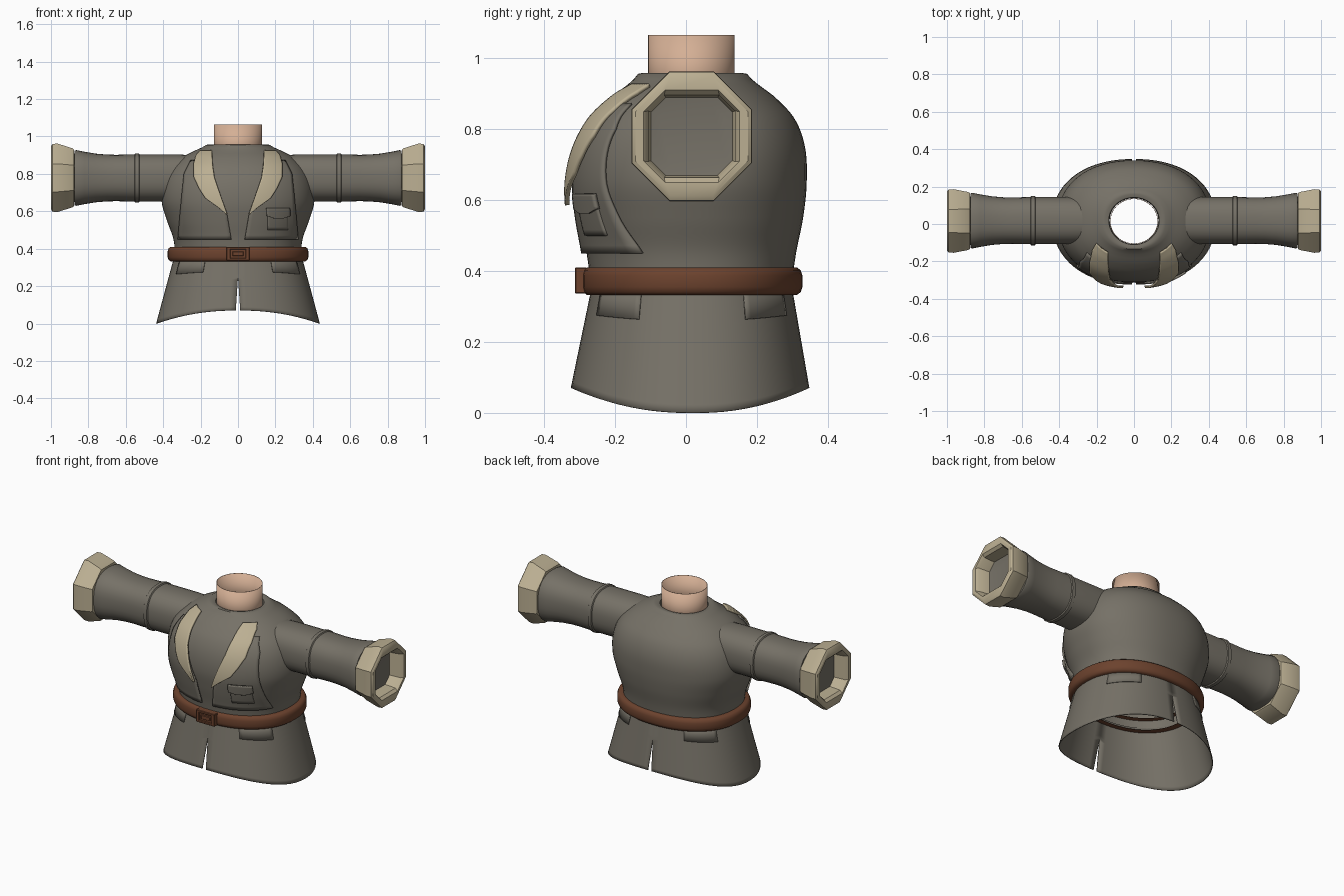
import bpy, bmesh, math

if "Cube" in bpy.data.objects:
    bpy.data.objects.remove(bpy.data.objects["Cube"])


def material(name, rgb):
    m = bpy.data.materials.new(name)
    m.diffuse_color = (*rgb, 1)
    m.use_nodes = True
    m.node_tree.nodes["Principled BSDF"].inputs["Base Color"].default_value = m.diffuse_color
    return m


GREY = material("grey_cloth", (0.18, 0.165, 0.135))
CREAM = material("cream_lining", (0.50, 0.43, 0.29))
BROWN = material("brown_leather", (0.15, 0.055, 0.027))
SKIN = material("skin", (0.66, 0.43, 0.30))


def grid(name, rows, mat, wrap=False, cap=False, thick=0, side=0, mirror=False, angle=40):
    """Surface through equal-length rows of points."""
    bm = bmesh.new()
    vs = [[bm.verts.new(p) for p in r] for r in rows]
    n = len(rows[0])
    for r0, r1 in zip(vs, vs[1:]):
        for i in range(n if wrap else n - 1):
            j = (i + 1) % n
            bm.faces.new((r0[i], r0[j], r1[j], r1[i]))
    if cap:
        bm.faces.new(vs[-1])
    bmesh.ops.recalc_face_normals(bm, faces=bm.faces)
    me = bpy.data.meshes.new(name)
    bm.to_mesh(me)
    bm.free()
    ob = bpy.data.objects.new(name, me)
    bpy.context.collection.objects.link(ob)
    me.materials.append(mat)
    bpy.ops.object.select_all(action='DESELECT')
    ob.select_set(True)
    bpy.context.view_layer.objects.active = ob
    bpy.ops.object.shade_smooth_by_angle(angle=math.radians(angle))
    if thick:
        m = ob.modifiers.new("thickness", 'SOLIDIFY')
        m.thickness, m.offset = thick, side
    if mirror:
        ob.modifiers.new("mirror", 'MIRROR')
    return ob


def box(name, x, y, z, mat, bevel=0.005):
    bpy.ops.mesh.primitive_cube_add(size=1, location=[sum(v) / 2 for v in (x, y, z)])
    ob = bpy.context.object
    ob.name = name
    ob.scale = [v[1] - v[0] for v in (x, y, z)]
    bpy.ops.object.transform_apply(location=False, rotation=False, scale=True)
    m = ob.modifiers.new("bevel", 'BEVEL')
    m.width = bevel
    ob.data.materials.append(mat)


def oval(t, a, yf, yb, n=2.2):
    """Point on a rounded body section with different front and back depth."""
    c, s, cy = math.cos(t), math.sin(t), 0.02
    x = a * math.copysign(abs(c) ** (2 / n), c)
    d = (yb - cy) if s > 0 else (cy - yf)
    return x, cy + d * math.copysign(abs(s) ** (2 / n), s)


# Body sections: height, half width, front y, back y
BODY = [(.34, .335, -.265, .295), (.45, .345, -.28, .31), (.55, .38, -.30, .33),
        (.65, .408, -.312, .34), (.75, .40, -.30, .335), (.83, .362, -.265, .305),
        (.89, .295, -.21, .25), (.92, .24, -.17, .21), (.94, .195, -.147, .185),
        (.955, .17, -.135, .172)]


def section(z):
    """Smoothly interpolated body section at height z."""
    k = BODY
    z = min(max(z, k[0][0]), k[-1][0])
    i = max(j for j in range(len(k) - 1) if k[j][0] <= z)
    h = k[i + 1][0] - k[i][0]
    t = (z - k[i][0]) / h

    def slope(j, c):
        lo, hi = max(j - 1, 0), min(j + 1, len(k) - 1)
        return (k[hi][c] - k[lo][c]) / (k[hi][0] - k[lo][0]) * h
    return [k[i][c] * (2*t**3 - 3*t*t + 1) + slope(i, c) * (t**3 - 2*t*t + t)
            + k[i + 1][c] * (3*t*t - 2*t**3) + slope(i + 1, c) * (t**3 - t*t) for c in (1, 2, 3)]


def on_chest(x, z, off):
    """Front body surface at x, z pushed outward by off."""
    a, yf, yb = section(z)
    q = min(abs(x) / a, 0.999)
    y = 0.02 - (0.02 - yf) * (1 - q ** 2.2) ** (1 / 2.2)
    r = math.hypot(x, y)
    return (x * (1 + 0.4 * off / r), y * (1 + off / r), z)


def plate(name, outline, mat, off0, off1, mirror=True, thick=0.009):
    """Cloth plate on the chest; outline rows are z, inner x, outer x, top to bottom."""
    rows, steps = [], 6
    z0, z1 = outline[0][0], outline[-1][0]
    for p, q in zip(outline, outline[1:]):
        for s in range(steps + (q is outline[-1])):
            z, xi, xo = [u + (v - u) * s / steps for u, v in zip(p, q)]
            off = off0 + (off1 - off0) * (z - z0) / (z1 - z0)
            rows.append([on_chest(xi + (xo - xi) * j / 12, z, off) for j in range(13)])
    return grid(name, rows, mat, thick=thick, mirror=mirror)


RING = [math.tau * i / 64 for i in range(64)]

# Torso with a folded collar rim, open at the neck
rows = []
for i in range(42):
    z = .34 + .615 * i / 41
    rows.append([(*oval(t, *section(z)), z) for t in RING])
for a, yf, yb, z in ((.155, -.125, .16, .957), (.135, -.11, .142, .952), (.13, -.108, .138, .92)):
    rows.append([(*oval(t, a, yf, yb, 2), z) for t in RING])
grid("torso", rows, GREY, wrap=True)

# Open neck tube
grid("neck", [[(.127 * math.cos(t), .015 + .12 * math.sin(t), z) for t in RING]
              for z in (.86, 1.065)], SKIN, wrap=True, thick=.003)


# Skirt half with curved hem and a tapering slit front and back
def on_skirt(t, f, off=0):
    s = math.sin(t)
    z = .36 * (1 - f) + .07 * s * s * f
    x, y = oval(t, .338 + .097 * f + off, -.262 - .06 * f - off, .295 + .05 * f + off)
    return x, y, z


rows = []
for j in range(17):
    row = []
    for i in range(41):
        x, y, z = on_skirt(-math.pi / 2 + math.pi * i / 40, j / 16)
        row.append((max(x, .012 * max(0, .25 - z) / .18), y, z))
    rows.append(row)
grid("skirt", rows, GREY, thick=.005, mirror=True)

# Flaps under the belt, front and back of each hip
for name, t0, t1 in (("front_hip_flap", -62, -28), ("back_hip_flap", 28, 62)):
    grid(name, [[on_skirt(math.radians(t0 + (t1 - t0) * i / 10), f, .004) for i in range(11)]
                for f in (.05, .15, .28)], GREY, thick=.005, mirror=True)

# Belt with a rounded section
rows = []
for d, z in ((-.03, .335), (.022, .332), (.033, .34), (.038, .355), (.038, .387),
             (.033, .402), (.022, .41), (-.03, .407)):
    rows.append([(*oval(t, .338 + d, -.262 - d * .8, .29 + d), z) for t in RING])
grid("belt", rows, BROWN, wrap=True, angle=50)

# Buckle: frame bars and a small tongue
for x0, x1, z0, z1 in ((-.062, .062, .336, .35), (-.062, .062, .395, .41),
                       (-.062, -.04, .34, .405), (.04, .062, .34, .405)):
    box("buckle_frame", (x0, x1), (-.313, -.28), (z0, z1), BROWN, .003)
box("buckle_plate", (-.05, .05), (-.306, -.28), (.345, .40), BROWN, .003)
box("buckle_tongue", (-.03, .03), (-.311, -.29), (.36, .385), BROWN, .003)

# Jacket front panels and lapels
plate("front_panel", [(.87, .14, .25), (.80, .14, .285), (.70, .11, .295), (.585, .058, .305),
                      (.45, .035, .315)], GREY, .006, .012)
plate("lapel", [(.922, .135, .195), (.90, .134, .216), (.85, .132, .23), (.78, .122, .228),
                (.72, .102, .20), (.67, .085, .168), (.62, .067, .10), (.585, .055, .06)],
      CREAM, .016, .032, thick=.012)

# Chest pocket with a flap, on one side only
plate("chest_pocket", [(.60, .155, .26), (.50, .155, .26)], GREY, .018, .018, mirror=False)
plate("pocket_flap", [(.617, .148, .268), (.575, .148, .268), (.562, .185, .23)],
      GREY, .026, .03, mirror=False, thick=.012)

# Sleeves flaring to the wrist, with a narrow seam ridge
rows = []
for x, r in ((.24, .122), (.33, .126), (.526, .126), (.53, .132), (.55, .132), (.554, .126),
             (.65, .124), (.70, .125), (.76, .130), (.82, .140), (.865, .149), (.873, .146),
             (.876, .125)):
    row = []
    for t in RING[::2]:
        c, s = math.cos(t), math.sin(t)
        k = r / (abs(c) ** 2.5 + abs(s) ** 2.5) ** .4
        row.append((x, .018 + k * c, .778 + k * s))
    rows.append(row)
grid("sleeve", rows, GREY, wrap=True, mirror=True)


# Octagonal cuffs with a hollow opening
def octagon(x, ry, rz, cut):
    cy, cz, pts = .016, .779, []
    for sy, sz in ((1, 1), (-1, 1), (-1, -1), (1, -1)):
        a, b = (ry, rz - cut), (ry - cut, rz)
        for u, v in ((a, b) if sy * sz > 0 else (b, a)):
            pts.append((x, cy + sy * u, cz + sz * v))
    return pts


grid("cuff", [octagon(*p) for p in (
    (.875, .125, .125, .06), (.878, .150, .152, .085), (.886, .155, .158, .09),
    (.965, .170, .183, .108), (.992, .168, .181, .106), (1.0, .158, .168, .098),
    (1.0, .135, .130, .06), (.985, .122, .116, .045), (.90, .112, .108, .04))],
    CREAM, wrap=True, mirror=True, angle=35)
grid("cuff_inside", [octagon(.92, .117, .112, .04), octagon(.915, .09, .085, .03)],
     GREY, wrap=True, cap=True, mirror=True)
